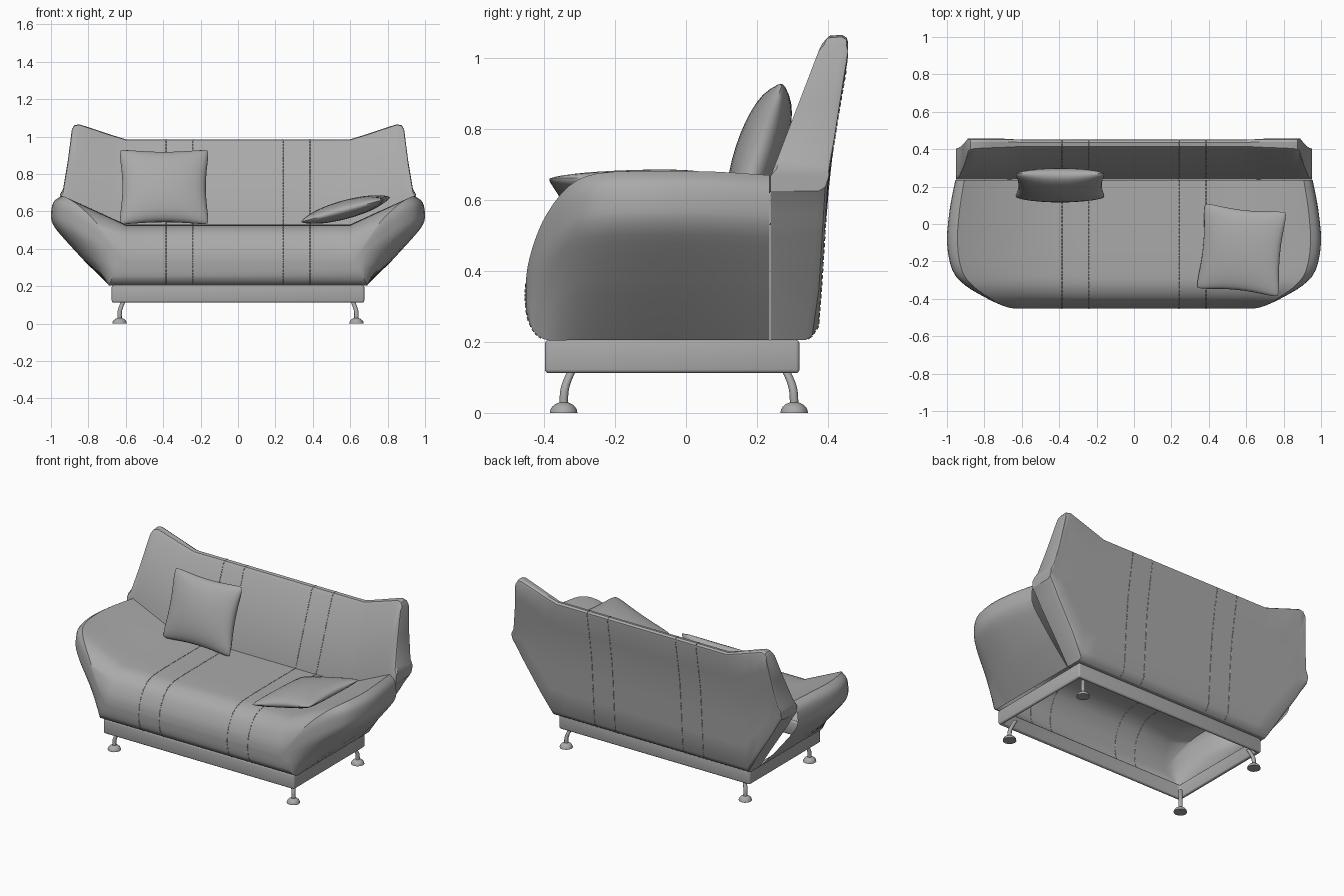
import bpy, bmesh, math
from mathutils import Vector, Matrix

if "Cube" in bpy.data.objects:
    bpy.data.objects.remove(bpy.data.objects["Cube"])

fabric = bpy.data.materials.new("grey")
fabric.use_nodes = True
fabric.diffuse_color = (0.4, 0.4, 0.4, 1)
fabric.node_tree.nodes["Principled BSDF"].inputs["Base Color"].default_value = (0.4, 0.4, 0.4, 1)


def finish(name, bm, angle=35):
    mesh = bpy.data.meshes.new(name)
    bmesh.ops.recalc_face_normals(bm, faces=bm.faces)
    bm.to_mesh(mesh)
    bm.free()
    ob = bpy.data.objects.new(name, mesh)
    bpy.context.collection.objects.link(ob)
    mesh.materials.append(fabric)
    bpy.ops.object.select_all(action='DESELECT')
    ob.select_set(True)
    bpy.context.view_layer.objects.active = ob
    bpy.ops.object.shade_smooth_by_angle(angle=math.radians(angle))
    return ob


def smooth_path(pts, steps):
    """Catmull-Rom resampling of rows of numbers."""
    pts = [Vector(p) for p in pts]
    out = []
    for i in range(len(pts) - 1):
        b, c = pts[i], pts[i + 1]
        a = pts[i - 1] if i else b
        d = pts[i + 2] if i + 2 < len(pts) else c
        for k in range(steps):
            t = k / steps
            out.append(0.5 * (2 * b + (c - a) * t + (2 * a - 5 * b + 4 * c - d) * t * t
                              + (3 * b - a - 3 * c + d) * t ** 3))
    return out + [pts[-1]]


def loft(rings, caps, keep=lambda f: True):
    bm = bmesh.new()
    rows = [[bm.verts.new(p) for p in r] for r in rings]
    n = len(rows[0])
    for r, s in zip(rows, rows[1:]):
        for j in range(n):
            bm.faces.new((r[j], r[(j + 1) % n], s[(j + 1) % n], s[j]))
    for row, wanted in zip((rows[0], rows[-1]), caps):
        if wanted:
            bm.faces.new(row)
    bmesh.ops.delete(bm, geom=[f for f in bm.faces if not keep(f)], context='FACES_ONLY')
    return bm


# Seat with flared arms: slices from back to front
# (y, underside z, centre top z, arm top z, arm reach x, underside half width)
SLICES = smooth_path([
    (0.235, .205, .53, .67, .955, .69), (0.08, .205, .53, .68, .985, .69),
    (-.1, .205, .53, .682, 1.0, .69), (-.25, .205, .528, .675, .97, .69),
    (-.33, .205, .52, .64, .90, .69), (-.39, .205, .488, .565, .80, .69),
    (-.425, .225, .44, .49, .73, .68), (-.447, .27, .385, .41, .67, .66),
    (-.453, .325, .335, .34, .62, .61)], 3)
# Arm outline: (share of reach, share of height) from underside to arm top
ARM = smooth_path([(.42, .27), (.84, .57), (.97, .69), (1, .79), (.96, .93), (.82, 1)], 3)


def seat_ring(s):
    y, zb, zc, za, xa, xb = s
    half = [(xb, zb)] + [(xb + (xa - xb) * u, zb + (za - zb) * v) for u, v in ARM]
    half += [(min(.6, xa - .02), zc), (.3, zc)]
    return [(x, y, z) for x, z in half] + [(-x, y, z) for x, z in reversed(half)]


finish("seat", loft([seat_ring(s) for s in SLICES], (False, True),
                    lambda f: max(v.co.z for v in f.verts) > .2055))


# Backrest: one closed profile per station across the width
def back_y(z):
    rows = [(.2, .36), (.25, .375), (.65, .40), (.85, .43), (1.0, .457), (2, .457)]
    for (z0, y0), (z1, y1) in zip(rows, rows[1:]):
        if z <= z1:
            return y0 + (y1 - y0) * (z - z0) / (z1 - z0)


def front_y(z, fold):
    return .238 + max(0, z - fold) * .372


def back_ring(x, zb, zt, fold):
    zs = zt - .02
    pts = [(.238, zb), (.238, fold), (front_y((fold + zs) / 2, fold), (fold + zs) / 2),
           (front_y(zs, fold), zs), (front_y(zs, fold) + .015, zt - .003),
           (back_y(zt) - .018, zt), (back_y(zt) - .004, zt - .008)]
    for k in range(6):
        z = zs - (zs - zb - .04) * k / 5
        pts.append((back_y(z), z))
    pts += [(back_y(zb) - .006, zb + .012), (back_y(zb) - .025, zb)]
    return [(x, y, z) for y, z in pts]


STATIONS = [(.3, .205, .985, .53), (.6, .205, .985, .53), (.69, .205, 1.013, .57),
            (.77, .335, 1.04, .605), (.85, .46, 1.066, .64), (.875, .5, 1.06, .65),
            (.888, .52, 1.04, .655), (.91, .56, .87, .66), (.935, .6, .72, .665),
            (.952, .625, .69, .665)]
rings = [back_ring(-x, *r) for x, *r in reversed(STATIONS)] + [back_ring(*r) for r in STATIONS]
finish("backrest", loft(rings, (True, True)), 32)


# Stitched seams
def stitches(name, path, radius=.0025, dash=.012):
    cu = bpy.data.curves.new(name, 'CURVE')
    cu.dimensions = '3D'
    cu.bevel_depth = radius
    cu.bevel_resolution = 0
    cu.use_fill_caps = True
    for a, b in zip(path, path[1:]):
        a, b = Vector(a), Vector(b)
        n = max(1, round((b - a).length / (dash * 1.5)))
        for k in range(n):
            sp = cu.splines.new('POLY')
            sp.points.add(1)
            sp.points[0].co = (*a.lerp(b, k / n), 1)
            sp.points[1].co = (*a.lerp(b, (k + .67) / n), 1)
    ob = bpy.data.objects.new(name, cu)
    bpy.context.collection.objects.link(ob)
    cu.materials.append(fabric)


for x in (-.385, -.24, .24, .385):
    side = "left" if x > 0 else "right"
    path = [(x, s[0], s[2]) for s in SLICES] + [(x, s[0], s[1]) for s in reversed(SLICES) if s[0] < -.39]
    stitches("seat_seam_" + side, path)
    stitches("backrest_seam_" + side, back_ring(x, .205, .985, .53)[1:])

# Base frame: open ring of rails
bm = bmesh.new()
bmesh.ops.create_cube(bm, size=1, matrix=Matrix.Translation((0, -.039, .159))
                      @ Matrix.Diagonal((1.35, .718, .094, 1)))
bmesh.ops.delete(bm, geom=[f for f in bm.faces if abs(f.normal.z) > .5], context='FACES_ONLY')
frame = finish("base_frame", bm)
wall = frame.modifiers.new("wall", 'SOLIDIFY')
wall.thickness = .03
wall.offset = -1
edge = frame.modifiers.new("edge", 'BEVEL')
edge.width = .012
edge.segments = 3


# Curved legs with domed feet
def leg(name, x, y):
    sx = math.copysign(1, x)
    path = smooth_path([(x, y, .02), (x, y + .002, .06), (x - sx * .008, y + .01, .09),
                        (x - sx * .022, y + .026, .125)] if y < 0 else
                       [(x, y, .02), (x, y - .002, .06), (x - sx * .008, y - .01, .09),
                        (x - sx * .022, y - .026, .125)], 3)
    circle = [2 * math.pi * k / 12 for k in range(12)]
    finish(name, loft([[p + Vector((.012 * math.cos(a), .012 * math.sin(a), 0)) for a in circle]
                       for p in path], (True, True)))
    dome = [(.039 * math.cos(t), .031 * math.sin(t)) for t in (0, .3, .6, .9, 1.2, 1.45)]
    finish(name + "_foot", loft([[(x + r * math.cos(a), y + r * math.sin(a), z) for a in circle]
                                 for r, z in dome], (True, True)))


for sx, side in ((1, "left"), (-1, "right")):
    leg("front_leg_" + side, sx * .633, -.345)
    leg("rear_leg_" + side, sx * .633, .305)


# Throw pillows: pinched squares, puffed in the middle
def pillow(name, size, puff, matrix):
    n = 16
    bm = bmesh.new()
    for sign in (1, -1):
        grid = []
        for i in range(n + 1):
            u = math.sin((i / n - .5) * math.pi)
            row = []
            for j in range(n + 1):
                v = math.sin((j / n - .5) * math.pi)
                x = u * (1 - .09 * (1 - v * v)) * (1 - .05 * v ** 8)
                y = v * (1 - .09 * (1 - u * u)) * (1 - .05 * u ** 8)
                z = sign * puff * ((1 - u * u) * (1 - v * v)) ** .45
                row.append(bm.verts.new(matrix @ Vector((x * size, y * size, z))))
            grid.append(row)
        for i in range(n):
            for j in range(n):
                bm.faces.new((grid[i][j], grid[i + 1][j], grid[i + 1][j + 1], grid[i][j + 1]))
    bmesh.ops.remove_doubles(bm, verts=bm.verts, dist=.0005)
    finish(name, bm, 50)


pillow("upright_pillow", .245, .07, Matrix.Translation((-.395, .207, .73))
       @ Matrix.Rotation(math.radians(72), 4, 'X') @ Matrix.Diagonal((1, .88, 1, 1)))
pillow("lying_pillow", .235, .05, Matrix.Translation((.575, -.14, .61))
       @ Matrix.Rotation(math.radians(-6), 4, 'Z') @ Matrix.Rotation(math.radians(-15), 4, 'Y')
       @ Matrix.Rotation(math.radians(2), 4, 'X'))
